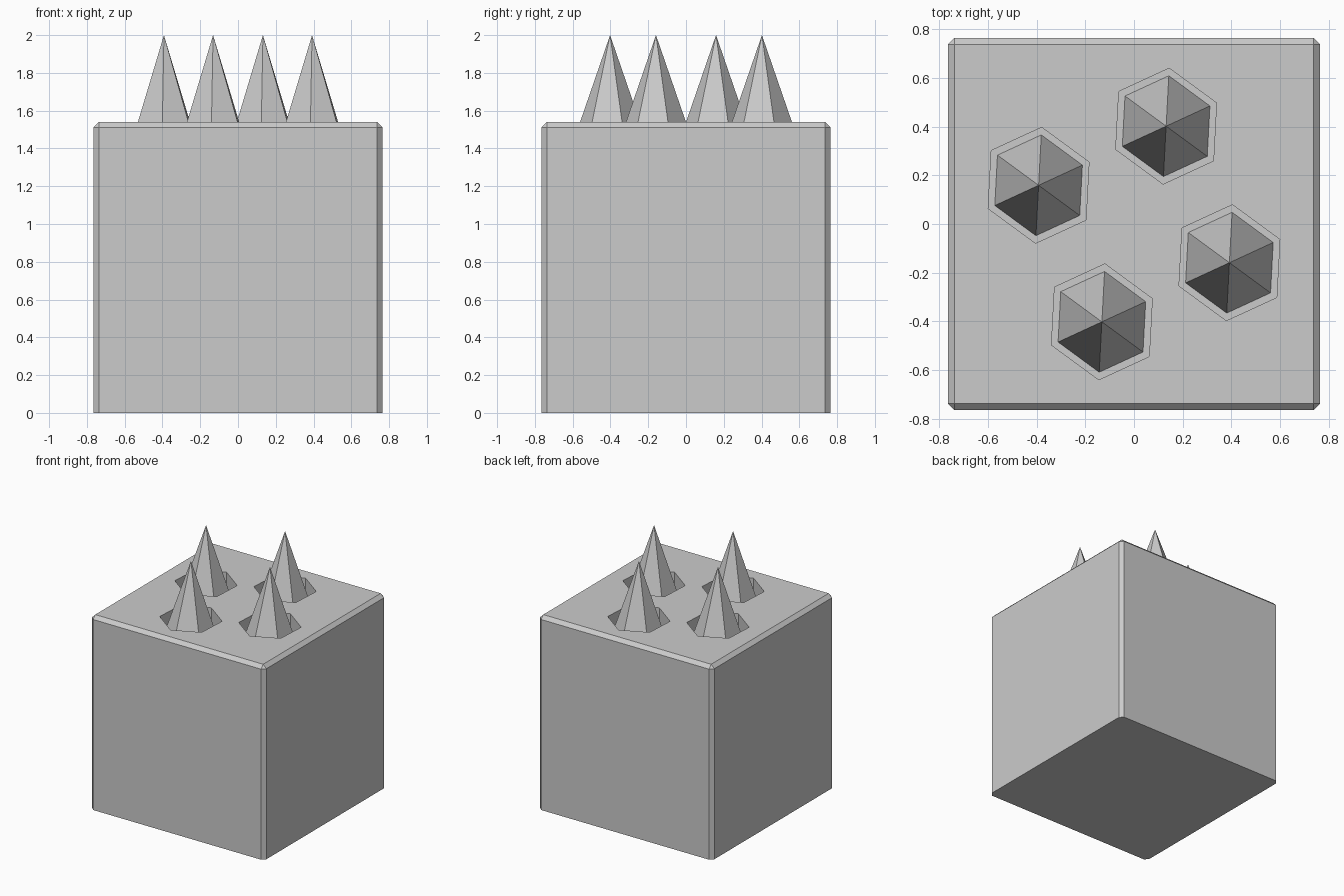
import bpy
import bmesh
from mathutils import Vector

HALF, TOP, CHAMFER = 0.765, 1.54, 0.028
FLOOR, TIP = 1.40, 2.0
# Two neighbouring corners of the slightly skewed hexagon
CORNER_A, CORNER_B = Vector((0.011, 0.207)), Vector((0.18, 0.083))

cube = bpy.data.objects.get("Cube")
if cube:
    bpy.data.objects.remove(cube, do_unlink=True)

grey = bpy.data.materials.new("light grey")
grey.use_nodes = True
colour = (0.6, 0.6, 0.6, 1)
grey.diffuse_color = colour
grey.node_tree.nodes["Principled BSDF"].inputs["Base Color"].default_value = colour


def make_object(name, bm):
    bmesh.ops.recalc_face_normals(bm, faces=bm.faces)
    mesh = bpy.data.meshes.new(name)
    bm.to_mesh(mesh)
    bm.free()
    mesh.materials.append(grey)
    obj = bpy.data.objects.new(name, mesh)
    bpy.context.collection.objects.link(obj)
    return obj


def hexagon(bm, centre, size, z):
    third = CORNER_B - CORNER_A
    ring = [CORNER_A, CORNER_B, third, -CORNER_A, -CORNER_B, -third]
    return [bm.verts.new((*(centre + p * size), z)) for p in ring]


# Block with chamfered top and upright edges, sharp at the ground
bm = bmesh.new()
bmesh.ops.create_cube(bm, size=1)
for v in bm.verts:
    v.co = (v.co.x * 2 * HALF, v.co.y * 2 * HALF, (v.co.z + 0.5) * TOP)
edges = [e for e in bm.edges if max(v.co.z for v in e.verts) > 0]
bmesh.ops.bevel(bm, geom=edges, offset=CHAMFER, segments=1, affect='EDGES')
block = make_object("block", bm)

# Four sockets, placed in two opposite pairs
centres = [Vector(p) * s for p in ((-0.392, 0.159), (0.132, 0.402)) for s in (1, -1)]
bm = bmesh.new()
for c in centres:
    low, high = hexagon(bm, c, 1.15, FLOOR), hexagon(bm, c, 1.15, TOP + 0.2)
    bm.faces.new(low)
    bm.faces.new(high)
    for i in range(6):
        j = (i + 1) % 6
        bm.faces.new((low[i], low[j], high[j], high[i]))
cutter = make_object("socket_cutter", bm)
cutter.hide_render = True

cut = block.modifiers.new("sockets", 'BOOLEAN')
cut.operation = 'DIFFERENCE'
cut.solver = 'EXACT'
cut.object = cutter
bpy.context.view_layer.objects.active = block
bpy.ops.object.modifier_apply(modifier=cut.name)
bpy.data.objects.remove(cutter, do_unlink=True)

# Six-sided spikes standing on the socket floors
for n, c in enumerate(centres, 1):
    bm = bmesh.new()
    base = hexagon(bm, c, 1, FLOOR)
    tip = bm.verts.new((*c, TIP))
    bm.faces.new(base)
    for i in range(6):
        bm.faces.new((base[i], base[(i + 1) % 6], tip))
    make_object(f"spike_{n}", bm)
